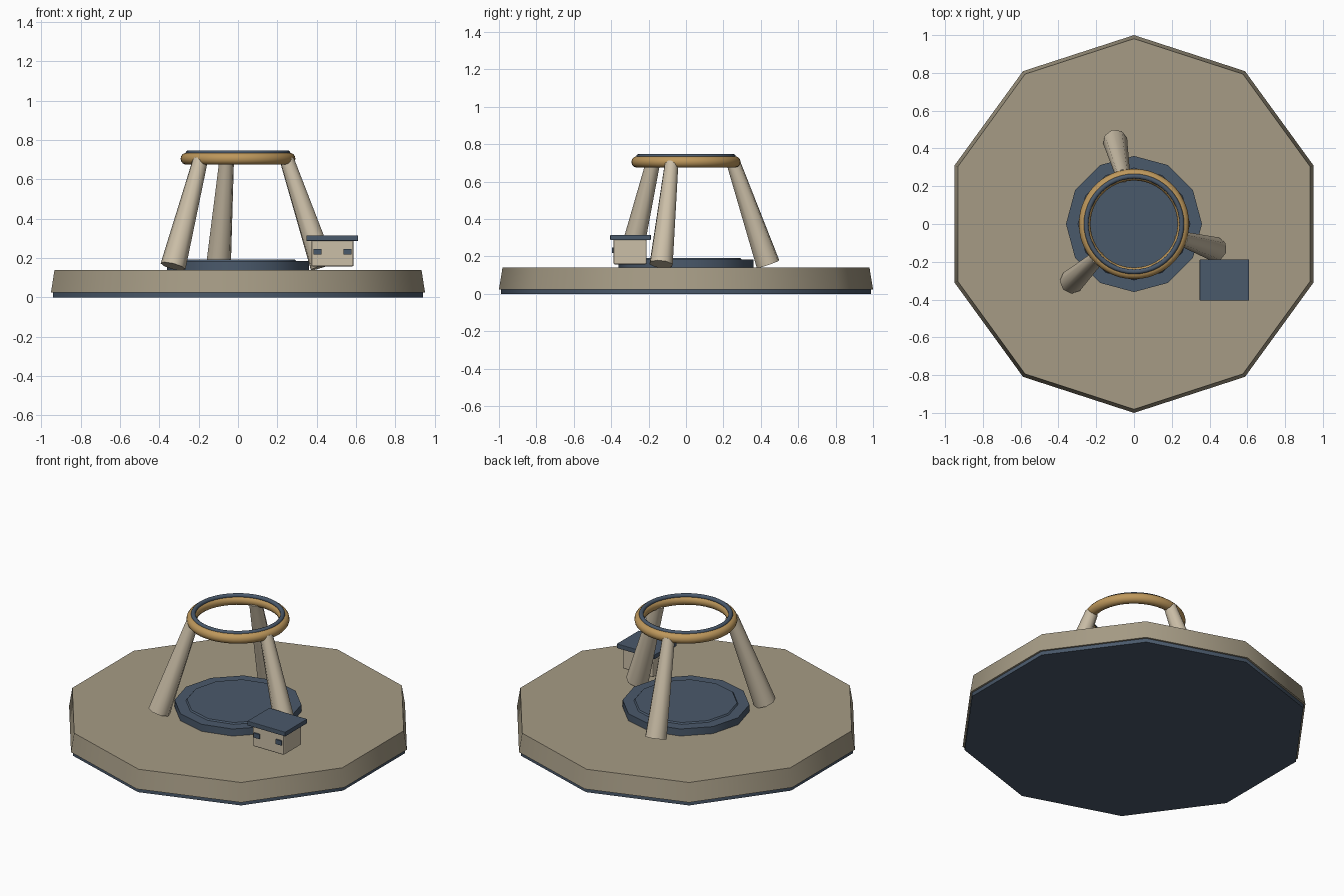
import bpy
import math
from mathutils import Vector

default = bpy.data.objects.get("Cube")
if default:
    bpy.data.objects.remove(default, do_unlink=True)


def material(name, rgb):
    mat = bpy.data.materials.new(name)
    mat.use_nodes = True
    mat.diffuse_color = (*rgb, 1)
    mat.node_tree.nodes["Principled BSDF"].inputs["Base Color"].default_value = (*rgb, 1)
    return mat


stone = material("weathered stone", (0.38, 0.33, 0.235))
cream = material("pale cream", (0.60, 0.52, 0.39))
navy = material("slate navy", (0.068, 0.10, 0.147))
gold = material("old gold", (0.51, 0.31, 0.105))


def finish(name, mat, smooth=True):
    obj = bpy.context.object
    obj.name = name
    obj.data.materials.clear()
    obj.data.materials.append(mat)
    if smooth:
        bpy.ops.object.shade_smooth_by_angle(angle=math.radians(40))
    return obj


def prism(name, sides, r_low, r_high, z_low, z_high, mat):
    bpy.ops.mesh.primitive_cone_add(vertices=sides, radius1=r_low, radius2=r_high,
                                    depth=z_high - z_low, location=(0, 0, (z_low + z_high) / 2))
    return finish(name, mat)


def ring(name, major, minor, z, mat):
    bpy.ops.mesh.primitive_torus_add(major_segments=48, minor_segments=14, major_radius=major,
                                     minor_radius=minor, location=(0, 0, z))
    return finish(name, mat)


def strut(name, low, high, r_low, r_high, mat):
    axis = high - low
    bpy.ops.mesh.primitive_cone_add(vertices=8, radius1=r_low, radius2=r_high,
                                    depth=axis.length, location=(low + high) / 2)
    bpy.context.object.rotation_euler = axis.to_track_quat("Z", "Y").to_euler()
    # eight-sided, so the smoothing limit must exceed its side angle
    obj = finish(name, mat, False)
    bpy.ops.object.shade_smooth_by_angle(angle=math.radians(50))
    return obj


def box(name, low, high, mat, bevel=0.0):
    low, high = Vector(low), Vector(high)
    bpy.ops.mesh.primitive_cube_add(size=1, location=(low + high) / 2)
    obj = bpy.context.object
    obj.scale = high - low
    bpy.ops.object.transform_apply(location=False, rotation=False, scale=True)
    if bevel:
        mod = obj.modifiers.new("Soft edges", "BEVEL")
        mod.width = bevel
        mod.segments = 2
    return finish(name, mat, False)


# Ten-sided platform on a dark footing
prism("footing", 10, 0.988, 0.988, 0, 0.03, navy)
prism("platform", 10, 1.0, 0.981, 0.024, 0.14, stone)

# Stepped central pad
prism("pad", 12, 0.36, 0.36, 0.135, 0.184, navy)
prism("pad_step", 12, 0.30, 0.29, 0.18, 0.192, navy)

# Three splayed legs
for i in range(3):
    a = math.radians(102.8 + 120 * i)
    out = Vector((math.cos(a), math.sin(a), 0))
    strut(f"leg_{i + 1}", out * 0.45 + Vector((0, 0, 0.158)),
          out * 0.26 + Vector((0, 0, 0.70)), 0.065, 0.038, cream)

# Ring carried by the legs
ring("gold_ring", 0.261, 0.031, 0.705, gold)
ring("ring_trim", 0.253, 0.013, 0.734, navy)

# Small hut with flat roof and two front windows
box("hut_body", (0.373, -0.388, 0.157), (0.588, -0.21, 0.29), cream, 0.008)
box("hut_roof", (0.348, -0.405, 0.287), (0.61, -0.188, 0.315), navy, 0.003)
for side, x in (("right", 0.385), ("left", 0.537)):
    box(f"hut_window_{side}", (x, -0.396, 0.218), (x + 0.04, -0.387, 0.247), navy)
